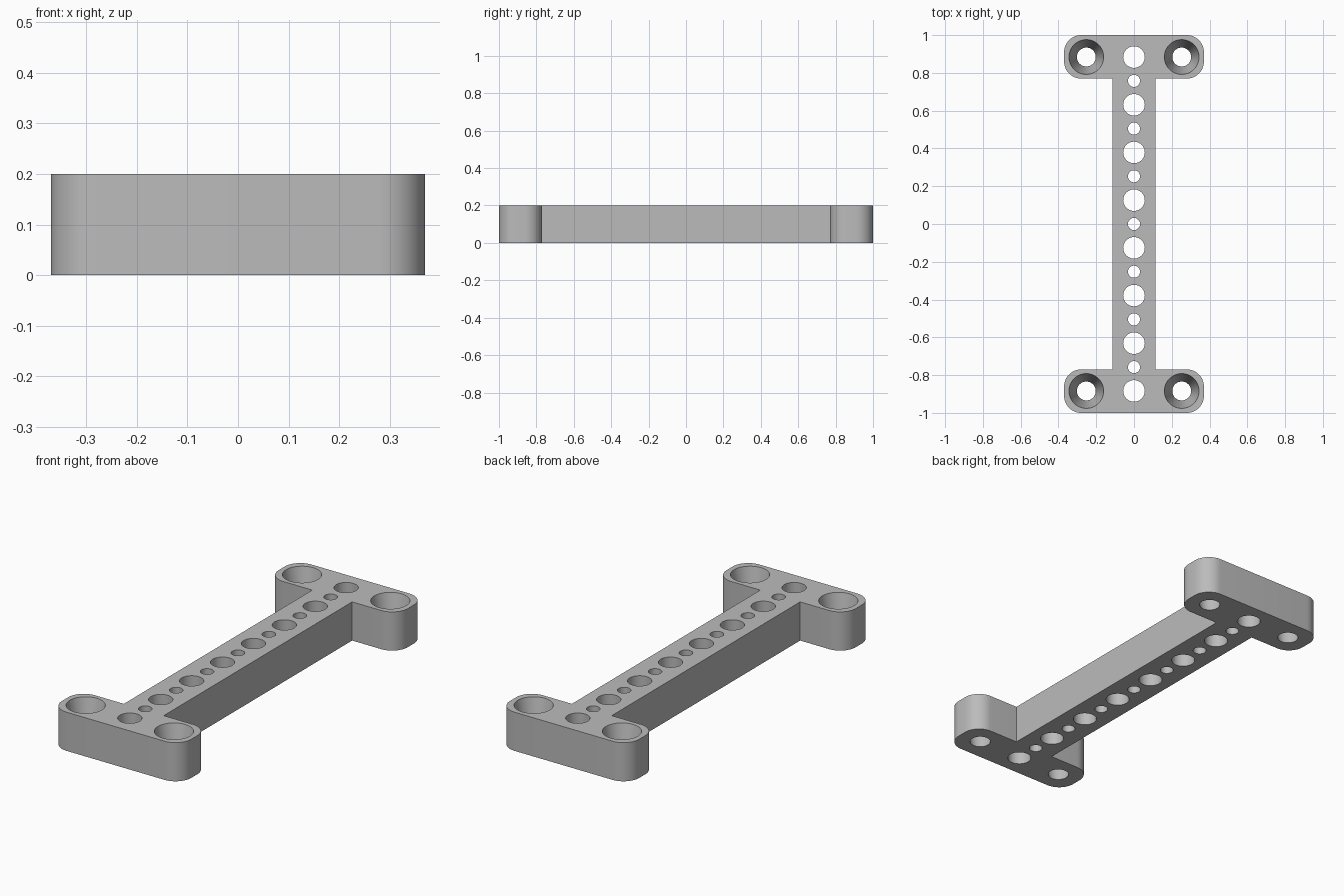
import bpy, bmesh, math
from mathutils import Matrix

H = 0.2              # plate thickness
FLANGE_X = 0.37      # half width of the end flanges
FLANGE_Y = 0.77      # inner edge of the end flanges
WEB_X = 0.114        # half width of the bar
CORNER = 0.09        # flange corner radius
PITCH = 0.2525       # hole spacing
ROW_Y = 0.884        # centre line of the flange holes

cube = bpy.data.objects.get("Cube")
if cube:
    bpy.data.objects.remove(cube, do_unlink=True)

grey = bpy.data.materials.new("plain grey")
grey.use_nodes = True
colour = (0.5, 0.5, 0.5, 1)
grey.diffuse_color = colour
grey.node_tree.nodes["Principled BSDF"].inputs["Base Color"].default_value = colour


def add_object(name, bm):
    bmesh.ops.recalc_face_normals(bm, faces=bm.faces)
    mesh = bpy.data.meshes.new(name)
    bm.to_mesh(mesh)
    bm.free()
    mesh.materials.append(grey)
    obj = bpy.data.objects.new(name, mesh)
    bpy.context.collection.objects.link(obj)
    return obj


def arc(cx, cy, r, start, steps=12):
    angles = [math.radians(start + 90 * i / steps) for i in range(steps + 1)]
    return [(cx + r * math.cos(a), cy + r * math.sin(a)) for a in angles]


# Outline: one quarter, mirrored into the full I shape
xc = FLANGE_X - CORNER
quarter = [(WEB_X, FLANGE_Y)]
quarter += arc(xc, FLANGE_Y + CORNER, CORNER, -90)
quarter += arc(xc, 1 - CORNER, CORNER, 0)
half = quarter + [(-x, y) for x, y in reversed(quarter)]
outline = half + [(-x, -y) for x, y in half]

bm = bmesh.new()
base = bm.faces.new([bm.verts.new((x, y, 0)) for x, y in outline])
top = bmesh.ops.extrude_face_region(bm, geom=[base])["geom"]
bmesh.ops.translate(bm, vec=(0, 0, H),
                    verts=[v for v in top if isinstance(v, bmesh.types.BMVert)])
plate = add_object("mounting_bracket", bm)

# Hole cutters, overshooting both faces of the plate
bm = bmesh.new()
OVER = 0.02


def hole(x, y, r_bottom, r_top):
    extra = (r_top - r_bottom) * OVER / H
    bmesh.ops.create_cone(bm, cap_ends=True, segments=48,
                          radius1=r_bottom - extra, radius2=r_top + extra,
                          depth=H + 2 * OVER,
                          matrix=Matrix.Translation((x, y, H / 2)))


# Large and small holes alternate along the centre line
for i in range(8):
    hole(0, (i - 3.5) * PITCH, 0.057, 0.057)
for i in range(7):
    hole(0, (i - 3) * PITCH, 0.032, 0.032)
# Tapered screw holes in the flange ends
for sx in (-1, 1):
    for sy in (-1, 1):
        hole(sx * PITCH, sy * ROW_Y, 0.05, 0.092)
cutter = add_object("hole_cutters", bm)
cutter.hide_render = True

cut = plate.modifiers.new("holes", 'BOOLEAN')
cut.operation = 'DIFFERENCE'
cut.solver = 'EXACT'
cut.object = cutter
bpy.ops.object.select_all(action='DESELECT')
bpy.context.view_layer.objects.active = plate
plate.select_set(True)
bpy.ops.object.modifier_apply(modifier=cut.name)
bpy.data.objects.remove(cutter, do_unlink=True)
bpy.ops.object.shade_smooth_by_angle(angle=math.radians(30))
